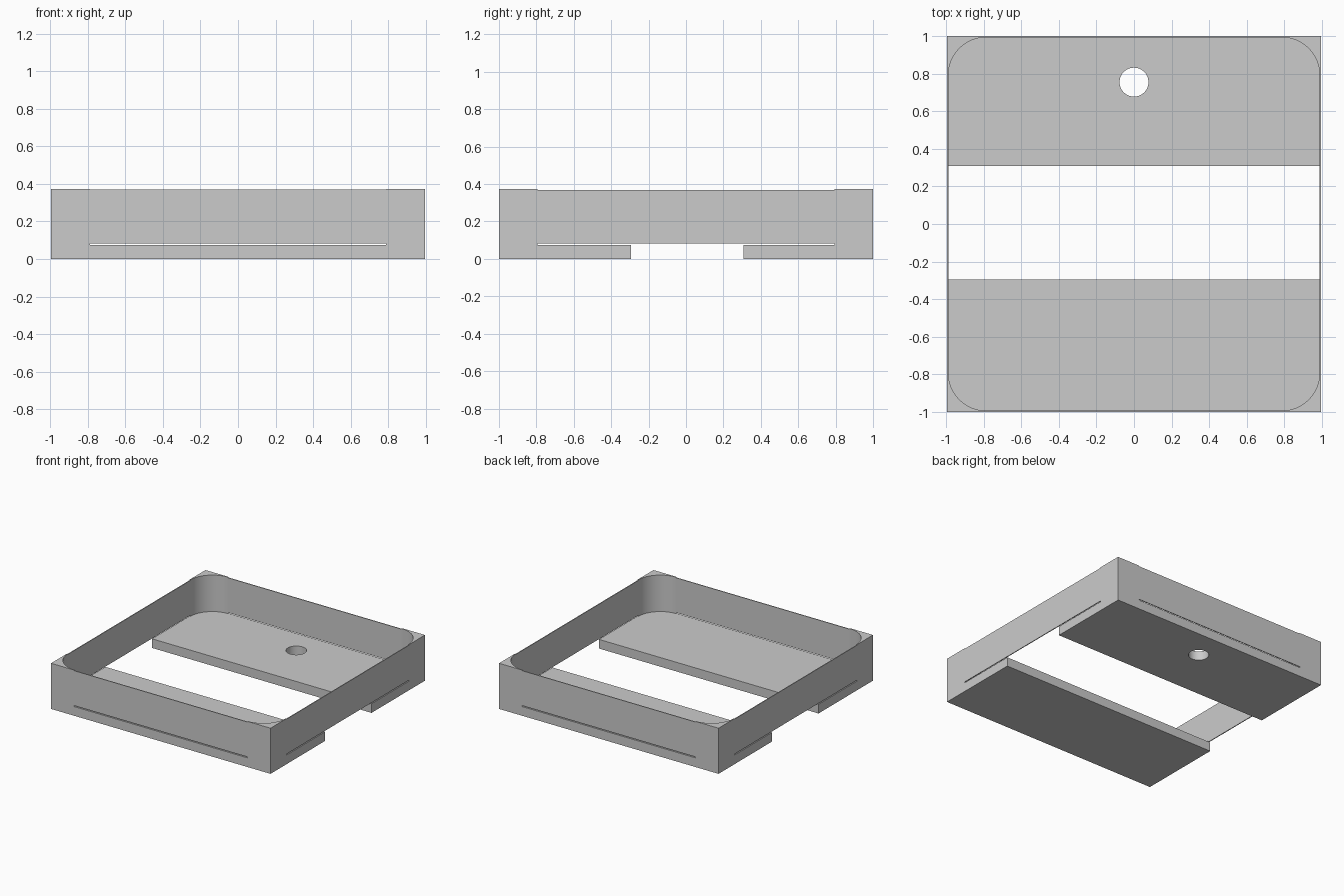
import bpy, bmesh, math

if "Cube" in bpy.data.objects:
    bpy.data.objects.remove(bpy.data.objects["Cube"])

HX, HY = 0.995, 1.0          # outer half sizes
T = 0.007                    # wall thickness
R = 0.2                      # inner corner radius
BASE_TOP = 0.075
WALL_LOW, WALL_HIGH = 0.083, 0.369
TOP = 0.374


def prism(name, outline, z0, z1):
    """Extrude a flat outline from z0 to z1."""
    bm = bmesh.new()
    face = bm.faces.new([bm.verts.new((x, y, z0)) for x, y in outline])
    new = bmesh.ops.extrude_face_region(bm, geom=[face])["geom"]
    for v in new:
        if isinstance(v, bmesh.types.BMVert):
            v.co.z = z1
    bmesh.ops.recalc_face_normals(bm, faces=bm.faces[:])
    mesh = bpy.data.meshes.new(name)
    bm.to_mesh(mesh)
    bm.free()
    obj = bpy.data.objects.new(name, mesh)
    bpy.context.collection.objects.link(obj)
    return obj


def box(name, x0, x1, y0, y1, z0, z1):
    return prism(name, [(x0, y0), (x1, y0), (x1, y1), (x0, y1)], z0, z1)


def smooth(obj):
    bpy.ops.object.select_all(action="DESELECT")
    obj.select_set(True)
    bpy.context.view_layer.objects.active = obj
    bpy.ops.object.shade_smooth_by_angle(angle=math.radians(30))


# Base strips
box("front_base_strip", -HX, HX, -HY, -0.295, 0, BASE_TOP)
back = box("back_base_strip", -HX, HX, 0.308, HY, 0, BASE_TOP)

# Round hole through the back strip
circle = [(0.077 * math.cos(a), 0.755 + 0.077 * math.sin(a))
          for a in (i * math.tau / 48 for i in range(48))]
cutter = prism("hole_cutter", circle, -0.1, 0.2)
cutter.hide_render = True
cutter.hide_set(True)
cut = back.modifiers.new("hole", "BOOLEAN")
cut.operation = "DIFFERENCE"
cut.solver = "EXACT"
cut.object = cutter
bpy.context.view_layer.objects.active = back
bpy.ops.object.modifier_apply(modifier=cut.name)
bpy.data.objects.remove(cutter)
smooth(back)

# Thin walls between the corner blocks
cx, cy = HX - T - R, HY - T - R      # arc centres
for s, side in ((-1, "front"), (1, "back")):
    y0, y1 = sorted((s * HY, s * (HY - T)))
    box(side + "_wall", -cx, cx, y0, y1, WALL_LOW, WALL_HIGH)
for s, side in ((-1, "left"), (1, "right")):
    x0, x1 = sorted((s * HX, s * (HX - T)))
    box(side + "_wall", x0, x1, -cy, cy, WALL_LOW, WALL_HIGH)

# Corner blocks with a concave quarter-round inside
arc = [(cx + R * math.cos(a), cy + R * math.sin(a))
       for a in (i * math.pi / 32 for i in range(17))]
outline = arc + [(cx, HY), (HX, HY), (HX, cy)]
for sx, xn in ((-1, "left"), (1, "right")):
    for sy, yn in ((-1, "front"), (1, "back")):
        smooth(prism(f"{yn}_{xn}_corner", [(sx * x, sy * y) for x, y in outline],
                     BASE_TOP, TOP))
